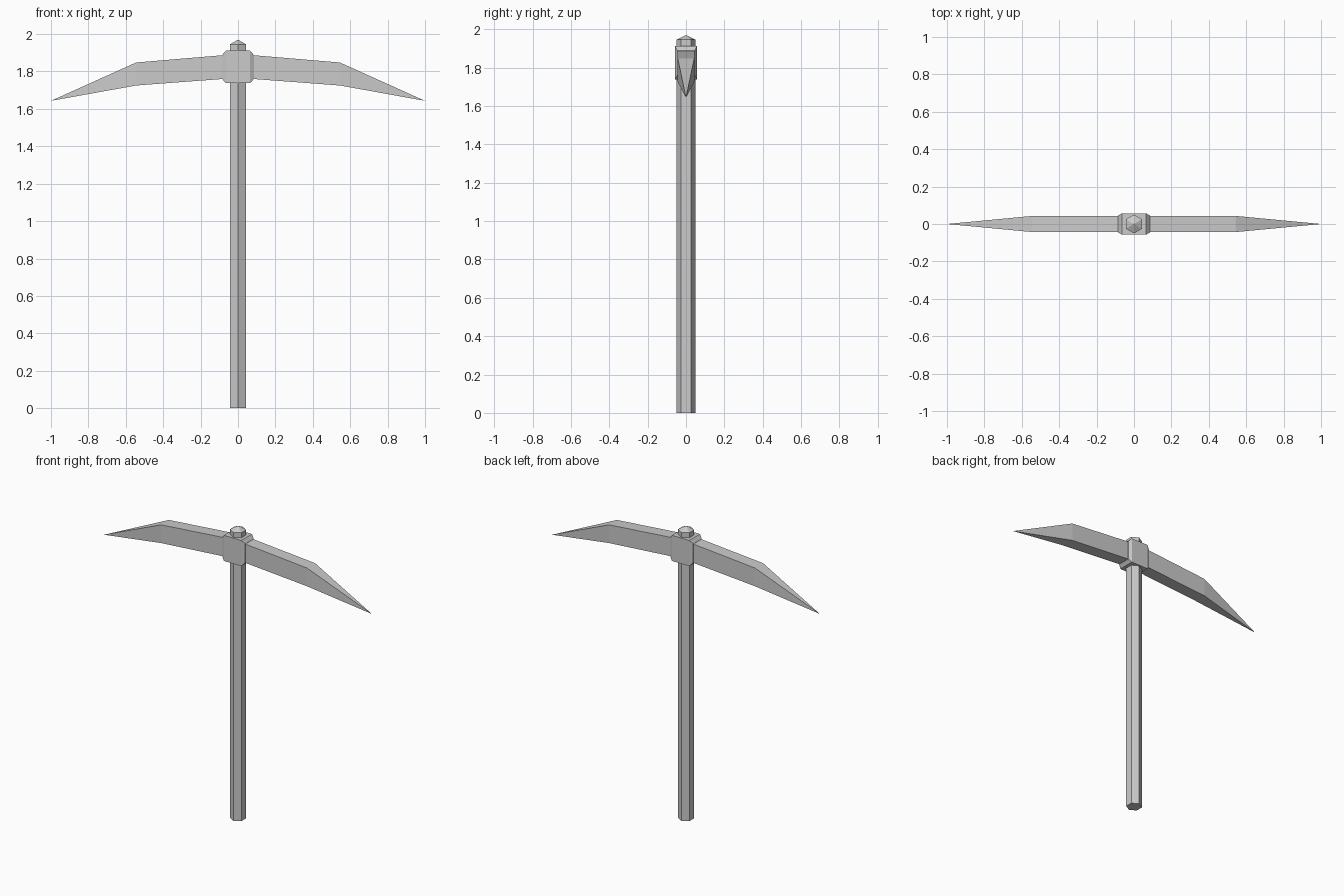
import bpy, bmesh
from math import pi, sin, cos

if "Cube" in bpy.data.objects:
    bpy.data.objects.remove(bpy.data.objects["Cube"])


def add_object(name, bm):
    bmesh.ops.recalc_face_normals(bm, faces=bm.faces)
    mesh = bpy.data.meshes.new(name)
    bm.to_mesh(mesh)
    bm.free()
    ob = bpy.data.objects.new(name, mesh)
    bpy.context.collection.objects.link(ob)
    return ob


def loft(name, rings, tip=None):
    """Bridge rings of points, cap the start, and close the end flat or to a tip."""
    bm = bmesh.new()
    loops = [[bm.verts.new(p) for p in ring] for ring in rings]
    n = len(loops[0])
    for a, b in zip(loops, loops[1:]):
        for i in range(n):
            j = (i + 1) % n
            bm.faces.new((a[i], a[j], b[j], b[i]))
    bm.faces.new(loops[0])
    last = loops[-1]
    if tip:
        t = bm.verts.new(tip)
        for i in range(n):
            bm.faces.new((last[i], last[(i + 1) % n], t))
    else:
        bm.faces.new(last)
    return add_object(name, bm)


def rect(x, half_y, z0, z1):
    return [(x, -half_y, z0), (x, half_y, z0), (x, half_y, z1), (x, -half_y, z1)]


def hexagon(r, z):
    return [(r * sin(i * pi / 3), r * cos(i * pi / 3), z) for i in range(6)]


# Hexagonal shaft with a low pointed end
loft("handle", [hexagon(0.05, 0), hexagon(0.05, 1.945)], tip=(0, 0, 1.97))

# Chamfered collar around the shaft
loft("collar", [rect(-0.085, 0.045, 1.76, 1.888), rect(-0.065, 0.057, 1.738, 1.911),
                rect(0.065, 0.057, 1.738, 1.911), rect(0.085, 0.045, 1.76, 1.888)])

# Pick blades, mirrored left and right
blade = loft("pick_blades", [rect(0.08, 0.043, 1.76, 1.887), rect(0.545, 0.043, 1.725, 1.848)],
             tip=(1.0, 0, 1.643))
mirror = blade.modifiers.new("mirror", 'MIRROR')
mirror.use_mirror_merge = False
